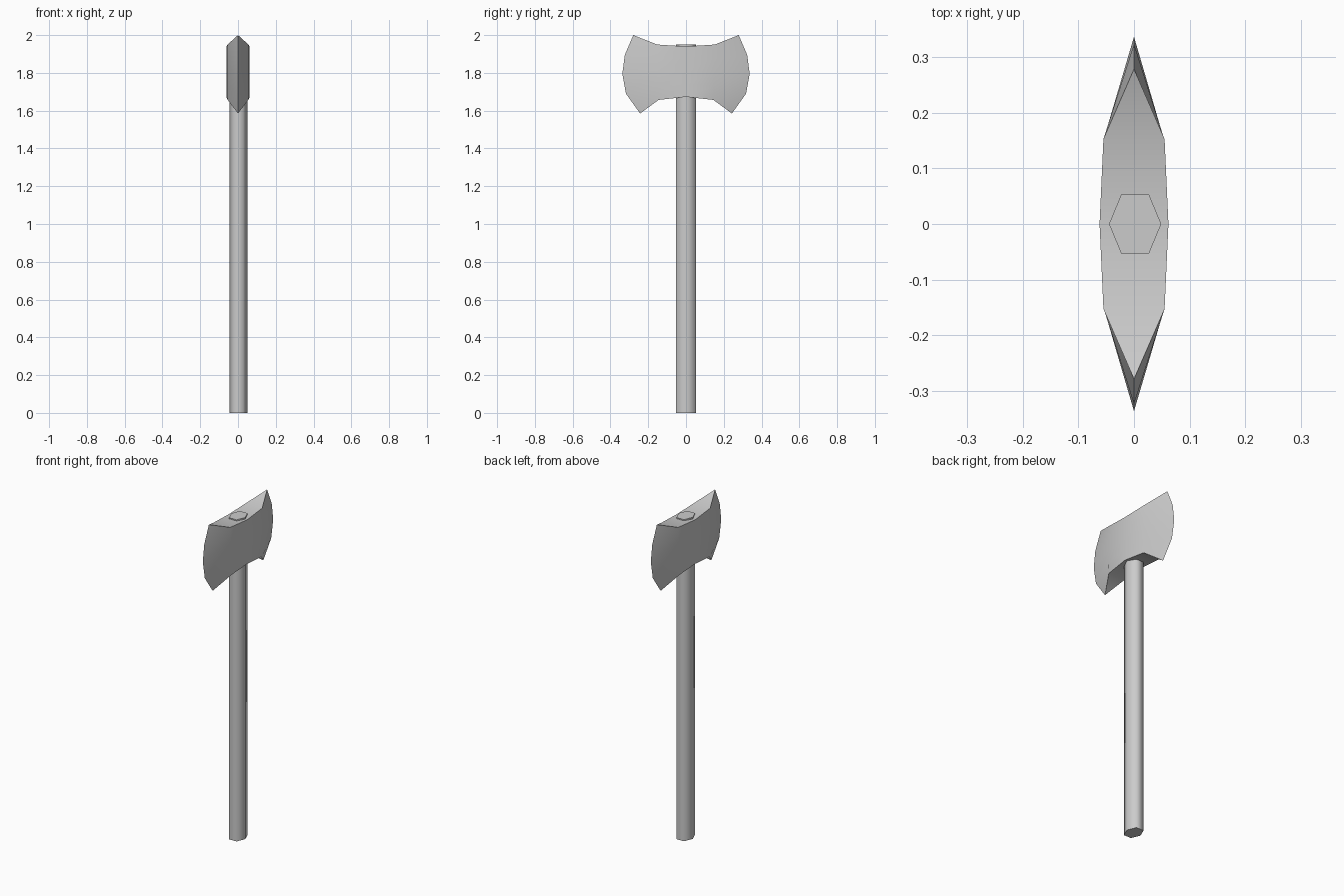
import bpy, bmesh, math

cube = bpy.data.objects.get("Cube")
if cube:
    bpy.data.objects.remove(cube, do_unlink=True)

# One plain grey for the whole axe
grey = bpy.data.materials.new("plain grey")
grey.use_nodes = True
colour = (0.6, 0.6, 0.6, 1.0)
grey.diffuse_color = colour
grey.node_tree.nodes["Principled BSDF"].inputs["Base Color"].default_value = colour


def loft(name, rings):
    """Skin matching closed rings, cap both ends, smooth the soft edges."""
    bm = bmesh.new()
    rows = [[bm.verts.new(p) for p in ring] for ring in rings]
    count = len(rows[0])
    for low, high in zip(rows, rows[1:]):
        for i in range(count):
            j = (i + 1) % count
            bm.faces.new((low[i], low[j], high[j], high[i]))
    # Caps are split into strips across the ring, so they may bend along y
    half = count // 2
    for row in (rows[0], rows[-1]):
        for i in range(half):
            a, b = row[i], row[i + 1]
            c, d = row[-i - 1], row[-i]
            corners = list(dict.fromkeys((a, b, c, d)))
            bm.faces.new(corners)
    bmesh.ops.recalc_face_normals(bm, faces=bm.faces)
    mesh = bpy.data.meshes.new(name)
    bm.to_mesh(mesh)
    bm.free()
    mesh.materials.append(grey)
    obj = bpy.data.objects.new(name, mesh)
    bpy.context.collection.objects.link(obj)
    bpy.ops.object.select_all(action='DESELECT')
    obj.select_set(True)
    bpy.context.view_layer.objects.active = obj
    bpy.ops.object.shade_smooth_by_angle(angle=math.radians(70))
    return obj


# Handle: six-sided shaft that pokes through the head
shift = 0.002
hexagon = [(-0.047, 0), (-0.025, -0.053), (0.025, -0.053),
           (0.047, 0), (0.025, 0.053), (-0.025, 0.053)]
loft("handle", [[(x + shift, y, z) for x, y in hexagon] for z in (0, 1.95)])

# Double-bladed head: rings stacked from the lower to the upper rim
cutting_edge = [(0.243, 1.585), (0.318, 1.69), (0.337, 1.795),
                (0.324, 1.895), (0.279, 2.0)]
rings = []
for i, (tip, z_tip) in enumerate(cutting_edge):
    t = i / (len(cutting_edge) - 1)
    shoulder = 0.145 + 0.008 * t
    z_shoulder = 1.657 + (1.95 - 1.657) * t
    z_mid = 1.673 + (1.94 - 1.673) * t
    side = [(0.055, -shoulder, z_shoulder), (0.062, 0, z_mid),
            (0.055, shoulder, z_shoulder)]
    mirrored = [(-x, y, z) for x, y, z in reversed(side)]
    rings.append([(0, -tip, z_tip)] + side + [(0, tip, z_tip)] + mirrored)
loft("axe_head", rings)
